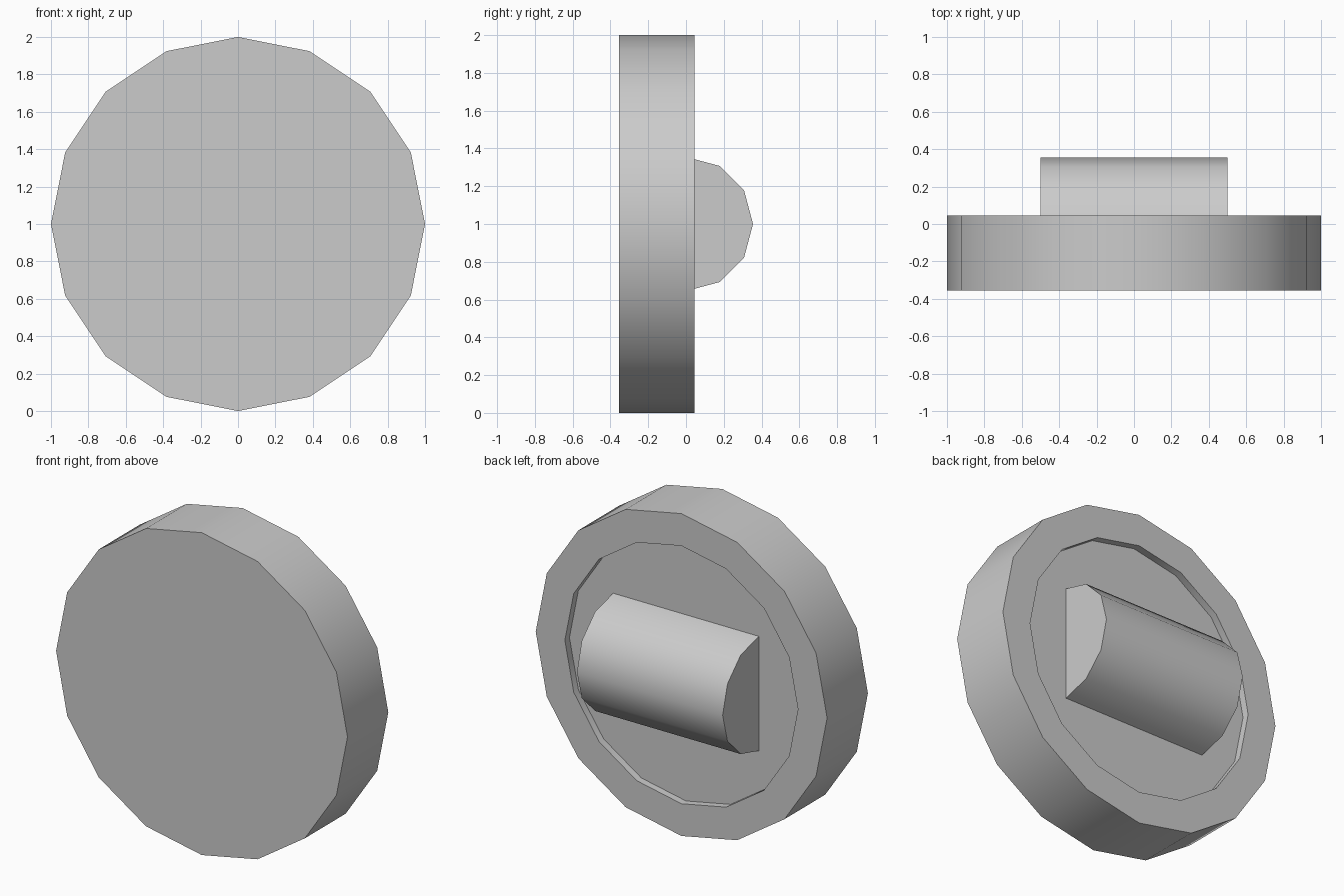
import bpy, bmesh
from math import sin, cos, pi, radians

if "Cube" in bpy.data.objects:
    bpy.data.objects.remove(bpy.data.objects["Cube"])

FRONT, RIM, FLOOR = -0.355, 0.045, 0.0


def finish(name, bm):
    bmesh.ops.recalc_face_normals(bm, faces=bm.faces[:])
    mesh = bpy.data.meshes.new(name)
    bm.to_mesh(mesh)
    bm.free()
    obj = bpy.data.objects.new(name, mesh)
    bpy.context.collection.objects.link(obj)
    bpy.ops.object.select_all(action='DESELECT')
    obj.select_set(True)
    bpy.context.view_layer.objects.active = obj
    bpy.ops.object.shade_smooth_by_angle(angle=radians(40))
    return obj


# Disc: 16-sided rings lofted from the front face, over the rim, into the recess
bm = bmesh.new()
rings = []
for r, y in ((1, FRONT), (1, RIM), (0.8, RIM), (0.8, FLOOR)):
    rings.append([bm.verts.new((r * cos(i * pi / 8), y, 1 + r * sin(i * pi / 8)))
                  for i in range(16)])
for a, b in zip(rings, rings[1:]):
    for i in range(16):
        j = (i + 1) % 16
        bm.faces.new((a[i], a[j], b[j], b[i]))
bm.faces.new(rings[0])
bm.faces.new(rings[-1])
finish("disc", bm)

# Half-round handle: half of a 12-sided profile extruded along x
bm = bmesh.new()
profile = [bm.verts.new((-0.5, FLOOR + 0.355 * sin(i * pi / 6), 1 + 0.355 * cos(i * pi / 6)))
           for i in range(7)]
face = bm.faces.new(profile)
ext = bmesh.ops.extrude_face_region(bm, geom=[face], use_keep_orig=True)
bmesh.ops.translate(bm, vec=(1, 0, 0),
                    verts=[g for g in ext["geom"] if isinstance(g, bmesh.types.BMVert)])
finish("half_round_handle", bm)
